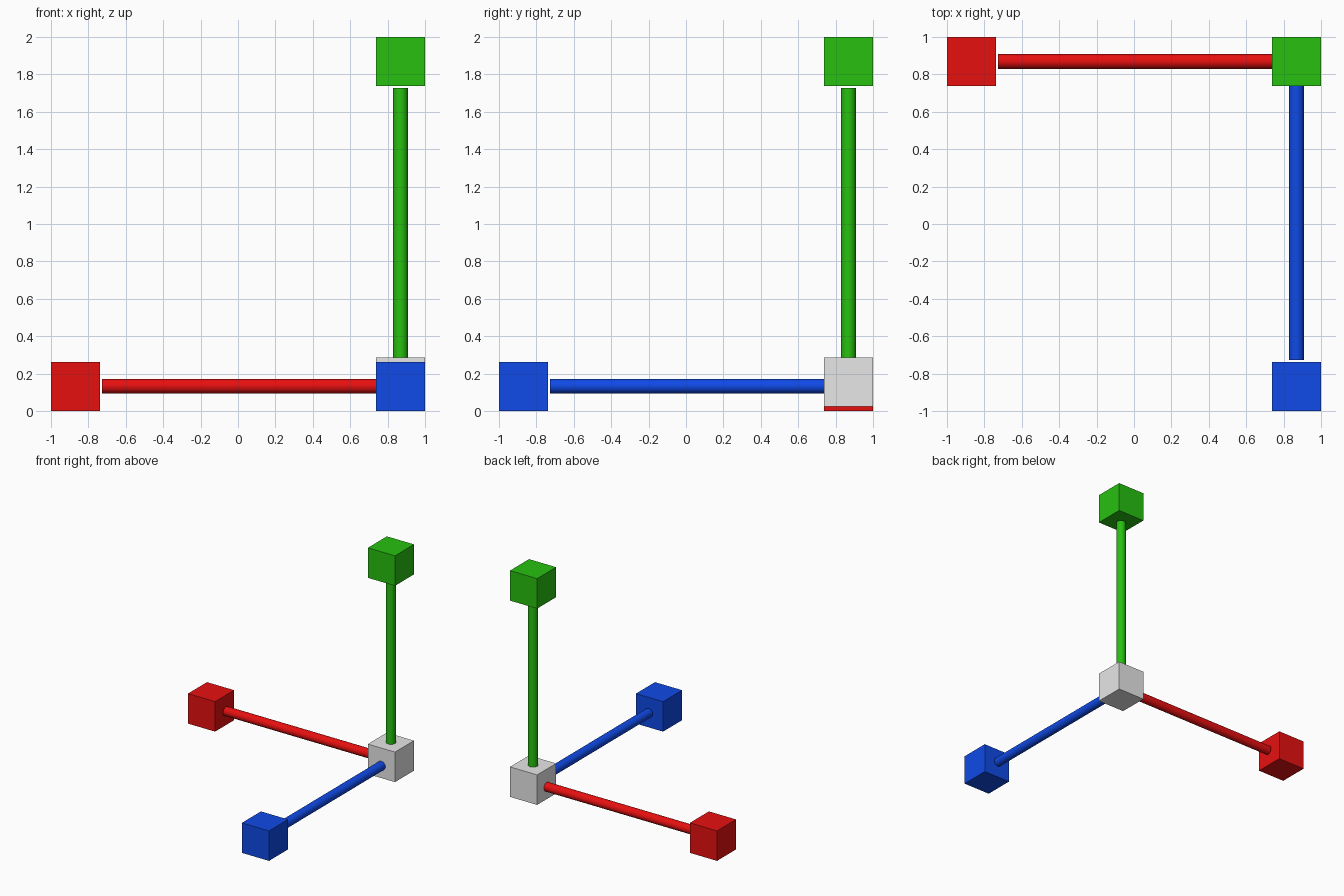
import bpy
from mathutils import Vector

if "Cube" in bpy.data.objects:
    bpy.data.objects.remove(bpy.data.objects["Cube"])

SIZE = 0.262          # cube edge
C = 1 - SIZE / 2      # cube centre on the corner axes
LOW = SIZE / 2        # centre height of the floor cubes
RADIUS = 0.039


def material(name, rgb):
    m = bpy.data.materials.new(name)
    m.diffuse_color = (*rgb, 1)
    m.use_nodes = True
    m.node_tree.nodes["Principled BSDF"].inputs["Base Color"].default_value = m.diffuse_color
    return m


def cube(name, centre, mat):
    bpy.ops.mesh.primitive_cube_add(size=SIZE, location=centre)
    ob = bpy.context.object
    ob.name = name
    ob.data.materials.append(mat)


def rod(name, start, end, mat):
    a, b = Vector(start), Vector(end)
    d = b - a
    bpy.ops.mesh.primitive_cylinder_add(
        vertices=32, radius=RADIUS, depth=d.length, location=(a + b) / 2,
        rotation=d.to_track_quat('Z', 'Y').to_euler())
    ob = bpy.context.object
    ob.name = name
    ob.data.materials.append(mat)
    bpy.ops.object.shade_smooth_by_angle()


red = material("red", (0.8, 0.005, 0.005))
green = material("green", (0.02, 0.527, 0.005))
blue = material("blue", (0.005, 0.069, 0.8))
grey = material("light grey", (0.8, 0.8, 0.8))

# Central cube, set slightly above the floor
cube("centre_cube", (C, C, 0.155), grey)

# Cubes at the end of each axis
cube("red_end_cube", (-C, C, LOW), red)
cube("blue_end_cube", (C, -C, LOW), blue)
cube("green_end_cube", (C, C, 2 - LOW), green)

# Rods run from inside the centre cube to a small gap before each end cube
rod("red_rod", (0.76, C, 0.133), (-0.726, C, 0.133), red)
rod("blue_rod", (C, 0.76, 0.133), (C, -0.726, 0.133), blue)
rod("green_rod", (C, C, 0.26), (C, C, 1.726), green)
